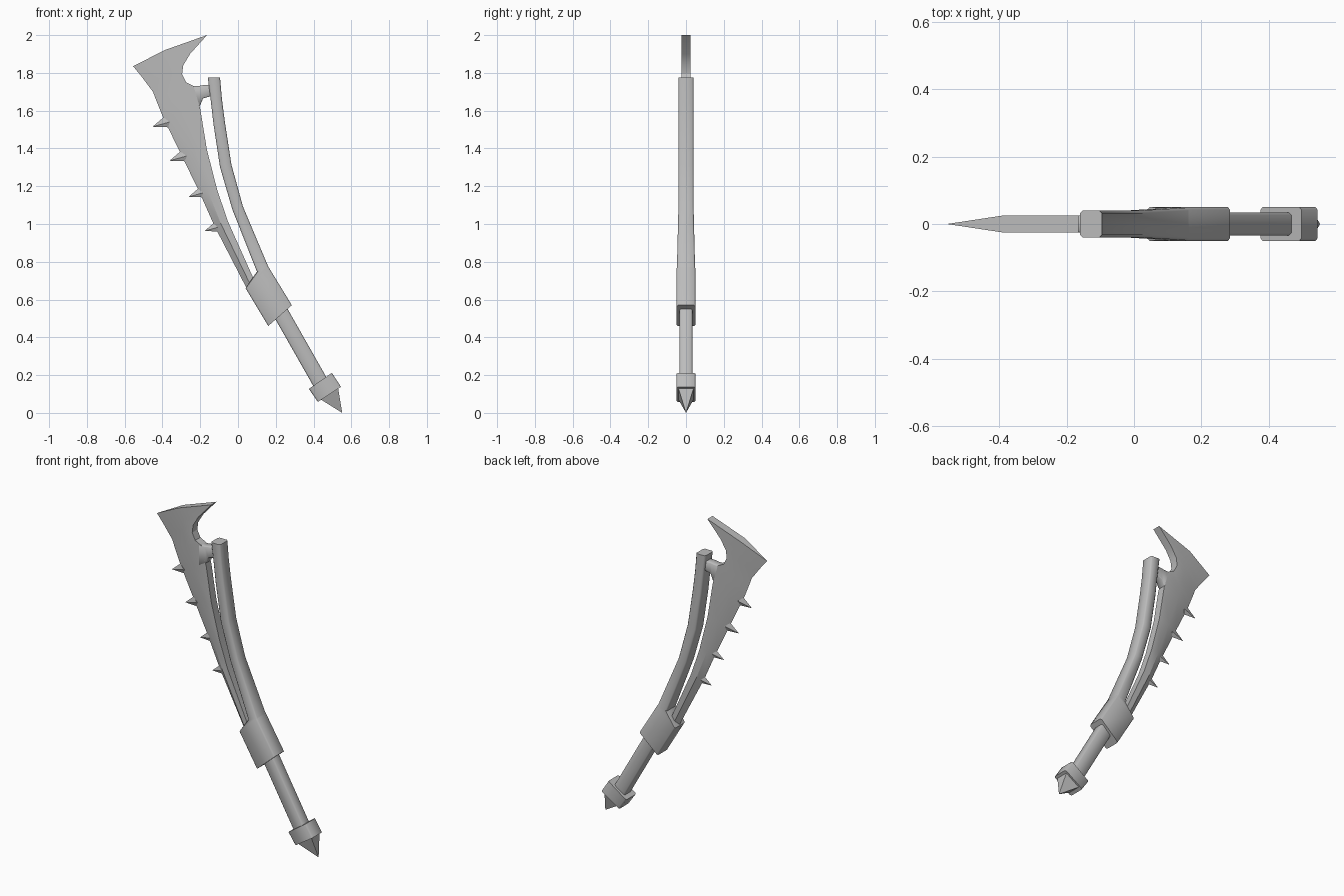
import bpy, bmesh, math
from mathutils import Vector

cube = bpy.data.objects.get("Cube")
if cube:
    bpy.data.objects.remove(cube, do_unlink=True)

steel = bpy.data.materials.new("plain grey")
steel.use_nodes = True
GREY = (0.5, 0.5, 0.5, 1)
steel.diffuse_color = GREY
steel.node_tree.nodes["Principled BSDF"].inputs["Base Color"].default_value = GREY


def finish(bm, name, angle):
    """Turn a bmesh into a shaded object."""
    bmesh.ops.recalc_face_normals(bm, faces=bm.faces)
    mesh = bpy.data.meshes.new(name)
    bm.to_mesh(mesh)
    bm.free()
    mesh.materials.append(steel)
    obj = bpy.data.objects.new(name, mesh)
    bpy.context.collection.objects.link(obj)
    bpy.ops.object.select_all(action="DESELECT")
    obj.select_set(True)
    bpy.context.view_layer.objects.active = obj
    bpy.ops.object.shade_smooth_by_angle(angle=math.radians(angle))
    return obj


def loft(name, stations, chamfer=0.008):
    """Chamfered bar through stations of (left xz, right xz, half depth)."""
    bm = bmesh.new()
    rings = []
    for left, right, h in stations:
        a, b = Vector((left[0], 0, left[1])), Vector((right[0], 0, right[1]))
        d = (b - a).normalized() * chamfer
        corners = [(a, h - chamfer), (a + d, h), (b - d, h), (b, h - chamfer)]
        loop = corners + [(p, -y) for p, y in reversed(corners)]
        rings.append([bm.verts.new((p.x, y, p.z)) for p, y in loop])
    for r, s in zip(rings, rings[1:]):
        for i in range(len(r)):
            j = (i + 1) % len(r)
            bm.faces.new((r[i], r[j], s[j], s[i]))
    bm.faces.new(rings[0])
    bm.faces.new(rings[-1])
    return finish(bm, name, 50)


def pyramid(name, base, apex):
    bm = bmesh.new()
    ring = [bm.verts.new(p) for p in base]
    tip = bm.verts.new(apex)
    bm.faces.new(ring)
    for i in range(len(ring)):
        bm.faces.new((ring[i], ring[(i + 1) % len(ring)], tip))
    return finish(bm, name, 30)


# Curved back bar flowing into the collar
loft("back_bar_and_collar", [
    ((-.16, 1.775), (-.095, 1.775), .04),
    ((-.145, 1.66), (-.085, 1.66), .04),
    ((-.13, 1.53), (-.07, 1.544), .04),
    ((-.095, 1.30), (-.035, 1.315), .04),
    ((-.03, 1.077), (.026, 1.093), .04),
    ((.10, .748), (.16, .775), .048),
    ((.04, .66), (.163, .77), .05),
    ((.16, .46), (.285, .57), .05),
])

# Grip, pommel block and pommel spike
loft("grip", [((.17, .545), (.24, .59), .034), ((.40, .14), (.47, .185), .034)])
loft("pommel", [((.375, .127), (.497, .212), .05), ((.423, .058), (.545, .138), .05)])
pyramid("pommel_spike",
        [(.44, -.04, .07), (.53, -.04, .13), (.53, .04, .13), (.44, .04, .07)],
        (.552, 0, 0))

# Blade: rows of cutting edge, ridge and back edge
rows = [
    ((-.555, 1.835), (-.39, 1.92), (-.164, 2.0)),
    ((-.51, 1.78), (-.37, 1.85), (-.254, 1.90)),
    ((-.48, 1.74), (-.355, 1.80), (-.29, 1.84)),
    ((-.45, 1.70), (-.345, 1.76), (-.296, 1.793)),
    ((-.435, 1.66), (-.335, 1.71), (-.275, 1.75)),
    ((-.415, 1.61), (-.32, 1.66), (-.235, 1.73)),
    ((-.397, 1.565), (-.305, 1.59), (-.20, 1.61)),
    ((-.302, 1.37), (-.235, 1.385), (-.165, 1.395)),
    ((-.205, 1.17), (-.16, 1.175), (-.11, 1.18)),
    ((-.125, .99), (-.09, 1.0), (-.053, 1.013)),
    ((.03, .69), (.055, .70), (.08, .716)),
    ((.07, .61), (.10, .64), (.13, .66)),
]
T = .025
bm = bmesh.new()
rings = []
for edge, ridge, back in rows:
    pts = [(edge, 0), (ridge, -T), (back, -T), (back, T), (ridge, T)]
    rings.append([bm.verts.new((p[0], y, p[1])) for p, y in pts])
for r, s in zip(rings, rings[1:]):
    for i in range(5):
        j = (i + 1) % 5
        bm.faces.new((r[i], r[j], s[j], s[i]))
bm.faces.new(rings[0])
bm.faces.new(rings[-1])
finish(bm, "blade", 30)

# Short strut joining blade and bar
loft("strut", [
    ((-.25, 1.60), (-.25, 1.73), T),
    ((-.20, 1.63), (-.21, 1.73), T),
    ((-.185, 1.665), (-.185, 1.735), T),
    ((-.13, 1.68), (-.13, 1.735), T),
], .004)

# Barbs along the cutting edge
for n, (x, z) in enumerate([(-.397, 1.565), (-.307, 1.385), (-.206, 1.194), (-.122, 1.013)]):
    base = [(x + .003, 0, z), (x + .035, -.012, z - .025),
            (x + .027, 0, z - .053), (x + .035, .012, z - .025)]
    pyramid(f"barb_{n + 1}", base, (x - .055, 0, z - .05))
